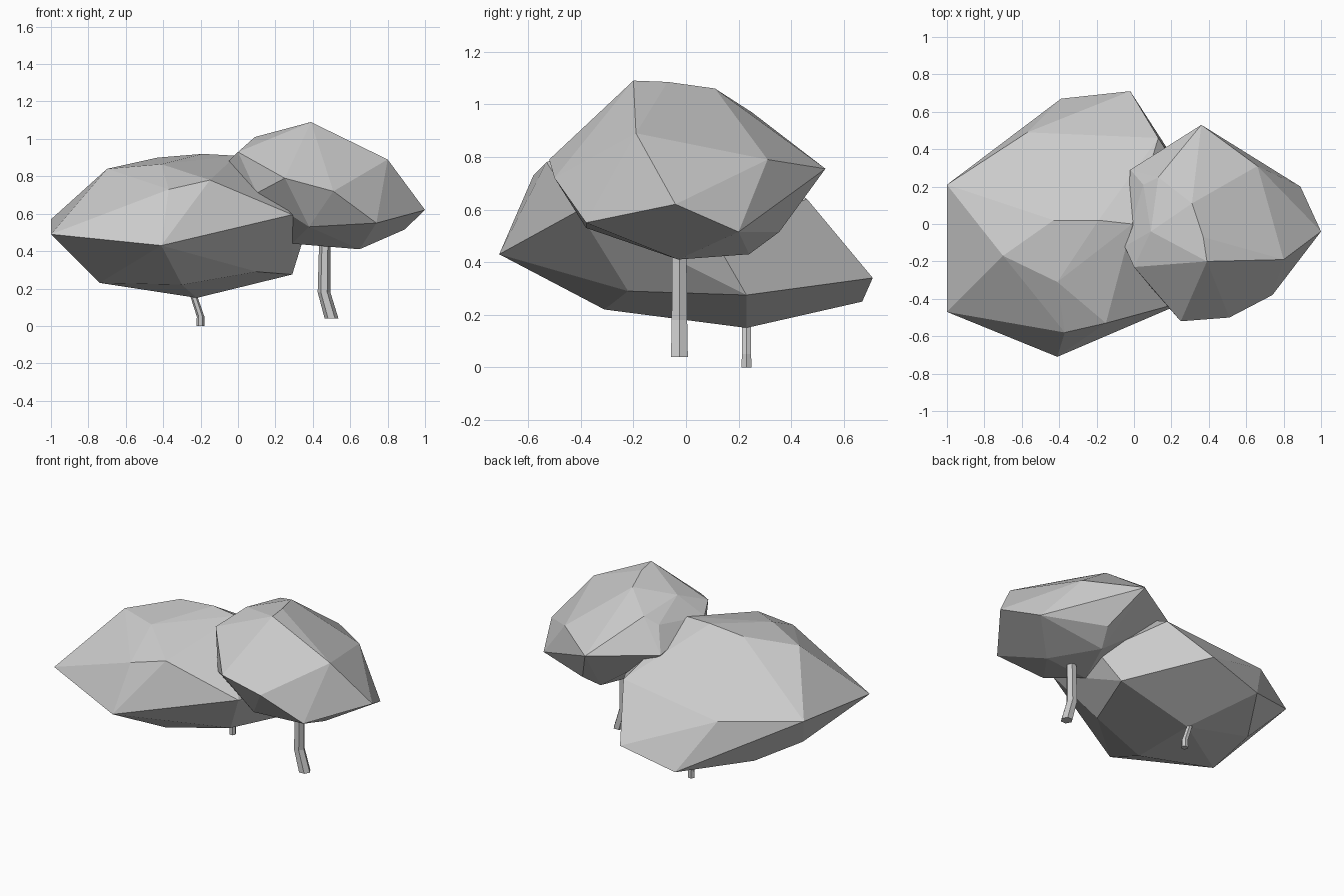
import bpy, bmesh, math
from mathutils import Vector

if "Cube" in bpy.data.objects:
    bpy.data.objects.remove(bpy.data.objects["Cube"])


def finish(name, bm):
    bmesh.ops.recalc_face_normals(bm, faces=bm.faces)
    me = bpy.data.meshes.new(name)
    bm.to_mesh(me)
    bm.free()
    ob = bpy.data.objects.new(name, me)
    bpy.context.collection.objects.link(ob)
    return ob


def canopy(name, pts):
    """Faceted foliage: a convex hull stretched over its corner points."""
    bm = bmesh.new()
    for p in pts:
        bm.verts.new(p)
    r = bmesh.ops.convex_hull(bm, input=bm.verts)
    loose = [v for v in bm.verts if not v.link_faces]
    bmesh.ops.delete(bm, geom=loose, context='VERTS')
    bmesh.ops.dissolve_limit(bm, angle_limit=math.radians(4),
                             verts=bm.verts, edges=bm.edges)
    return finish(name, bm)


def trunk(name, path, radius, sides=6):
    """Bent six-sided stem with horizontal rings along a path."""
    bm = bmesh.new()
    rings = []
    for i, p in enumerate(path):
        r = radius * (1 - 0.08 * i)
        rings.append([bm.verts.new(Vector(p) + Vector((
            r * math.cos(math.tau * k / sides),
            r * math.sin(math.tau * k / sides), 0))) for k in range(sides)])
    for a, b in zip(rings, rings[1:]):
        for k in range(sides):
            n = (k + 1) % sides
            bm.faces.new((a[k], a[n], b[n], b[k]))
    bm.faces.new(rings[0][::-1])
    bm.faces.new(rings[-1])
    return finish(name, bm)


# Wide, low canopy on the left
canopy("left_canopy", [
    # underside
    (-.74, -.15, .23), (-.30, -.31, .22), (-.22, .23, .15), (-.67, .25, .24),
    (.10, -.22, .29), (.29, .23, .275), (-.39, .67, .25), (-.02, .71, .34),
    # rim
    (-1, -.47, .49), (-1, .21, .57), (-.41, -.71, .43), (.29, -.41, .595),
    (.36, .10, .50), (.13, .46, .64), (-.57, .49, .56),
    # crown
    (-.37, -.58, .73), (-.15, -.53, .78), (-.70, -.28, .76), (-.70, -.17, .84),
    (-.41, -.31, .865), (-.43, .02, .90), (-.19, .02, .92), (-.01, 0, .91)])

# Taller canopy on the right
canopy("right_canopy", [
    # underside
    (.65, -.03, .41), (.29, -.10, .44), (.45, .24, .43), (.50, .355, .515),
    (.38, -.38, .53), (.74, -.38, .55), (.10, -.35, .71), (.89, .20, .515),
    # rim
    (1, -.04, .62), (.51, -.50, .72), (.25, -.52, .79), (.36, .53, .755),
    (.66, .31, .79), (-.02, .29, .77), (-.05, -.12, .88), (0, -.23, .93),
    # crown
    (.80, -.19, .89), (.05, .21, .92), (.13, .25, .97), (.09, -.04, 1.01),
    (.31, .11, 1.06), (.37, -.07, 1.085), (.39, -.20, 1.09)])

# Bent trunks
trunk("left_trunk", [(-.20, .23, 0), (-.20, .23, .05), (-.24, .23, .17), (-.27, .23, .26)], .022)
trunk("right_trunk", [(.50, -.025, .04), (.46, -.025, .18), (.465, -.025, .46)], .037)
